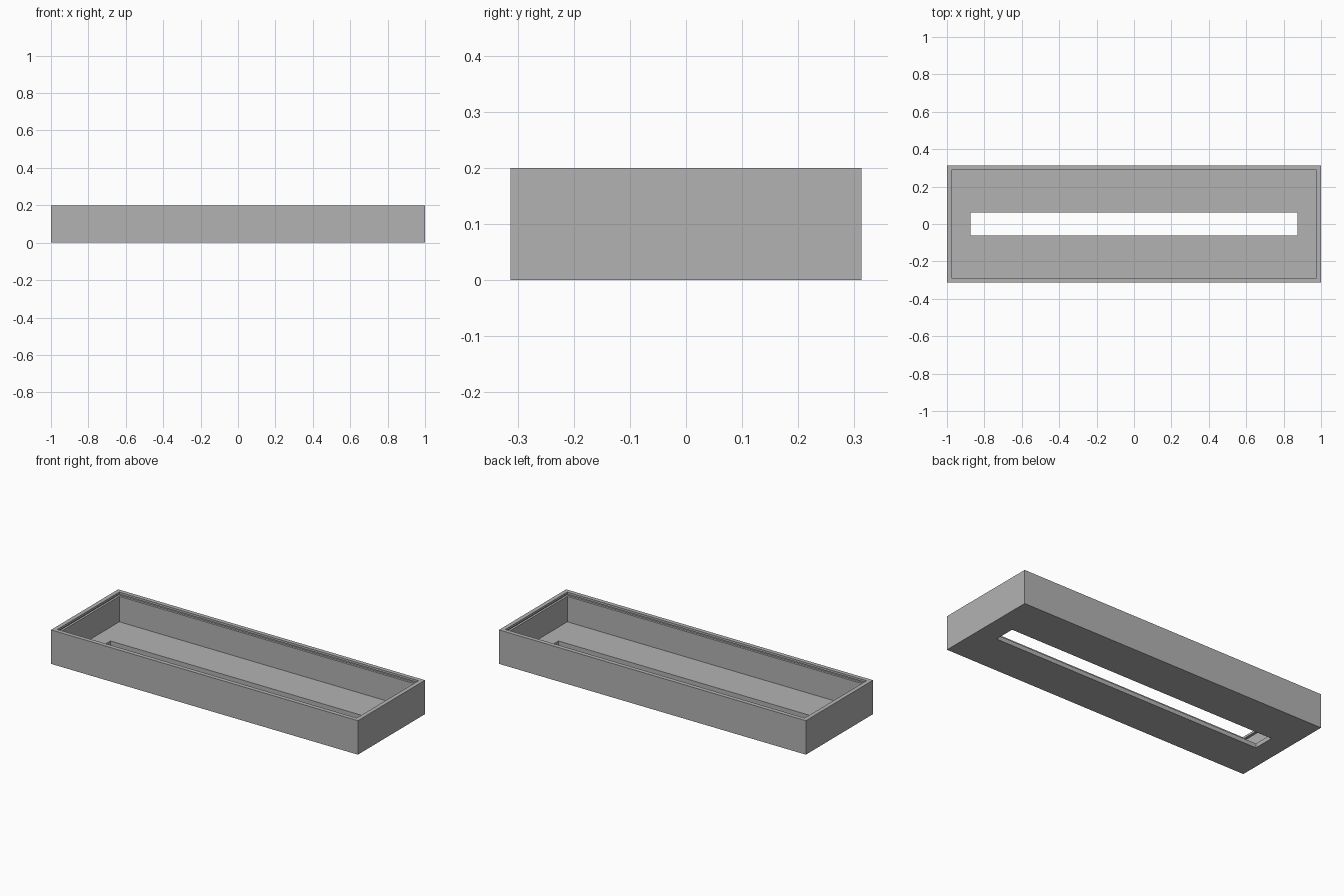
import bpy
import bmesh

cube = bpy.data.objects.get("Cube")
if cube:
    bpy.data.objects.remove(cube, do_unlink=True)

# Tray dimensions
HALF_X, HALF_Y, HEIGHT = 1.0, 0.3125, 0.2
WALL, FLOOR = 0.025, 0.025
GROOVE_DEPTH, GROOVE_LOW, GROOVE_HIGH = 0.0125, 0.175, 0.1875
SLOT_X, SLOT_Y = 0.875, 0.0625

grey = bpy.data.materials.new("plain grey")
grey.use_nodes = True
colour = (0.45, 0.45, 0.45, 1.0)
grey.diffuse_color = colour
grey.node_tree.nodes["Principled BSDF"].inputs["Base Color"].default_value = colour


def wall_ring(inset, z):
    return HALF_X - inset, HALF_Y - inset, z


# Rectangular rings followed around the cross-section of the tray
rings = [
    wall_ring(0, 0),                                # outer wall
    wall_ring(0, HEIGHT),
    wall_ring(WALL, HEIGHT),                        # rim and lip
    wall_ring(WALL, GROOVE_HIGH),
    wall_ring(WALL - GROOVE_DEPTH, GROOVE_HIGH),    # lid groove
    wall_ring(WALL - GROOVE_DEPTH, GROOVE_LOW),
    wall_ring(WALL, GROOVE_LOW),
    wall_ring(WALL, FLOOR),                         # inner wall to floor
    (SLOT_X, SLOT_Y, FLOOR),                        # slot through the floor
    (SLOT_X, SLOT_Y, 0),
]

bm = bmesh.new()
loops = [[bm.verts.new((sx * x, sy * y, z))
          for sx, sy in ((-1, -1), (1, -1), (1, 1), (-1, 1))]
         for x, y, z in rings]

# Join each ring to the next, closing back to the first
for i, loop in enumerate(loops):
    following = loops[(i + 1) % len(loops)]
    for j in range(4):
        k = (j + 1) % 4
        bm.faces.new((loop[j], loop[k], following[k], following[j]))
bmesh.ops.recalc_face_normals(bm, faces=bm.faces)

mesh = bpy.data.meshes.new("slotted_tray")
bm.to_mesh(mesh)
bm.free()
mesh.materials.append(grey)
tray = bpy.data.objects.new("slotted_tray", mesh)
bpy.context.collection.objects.link(tray)
